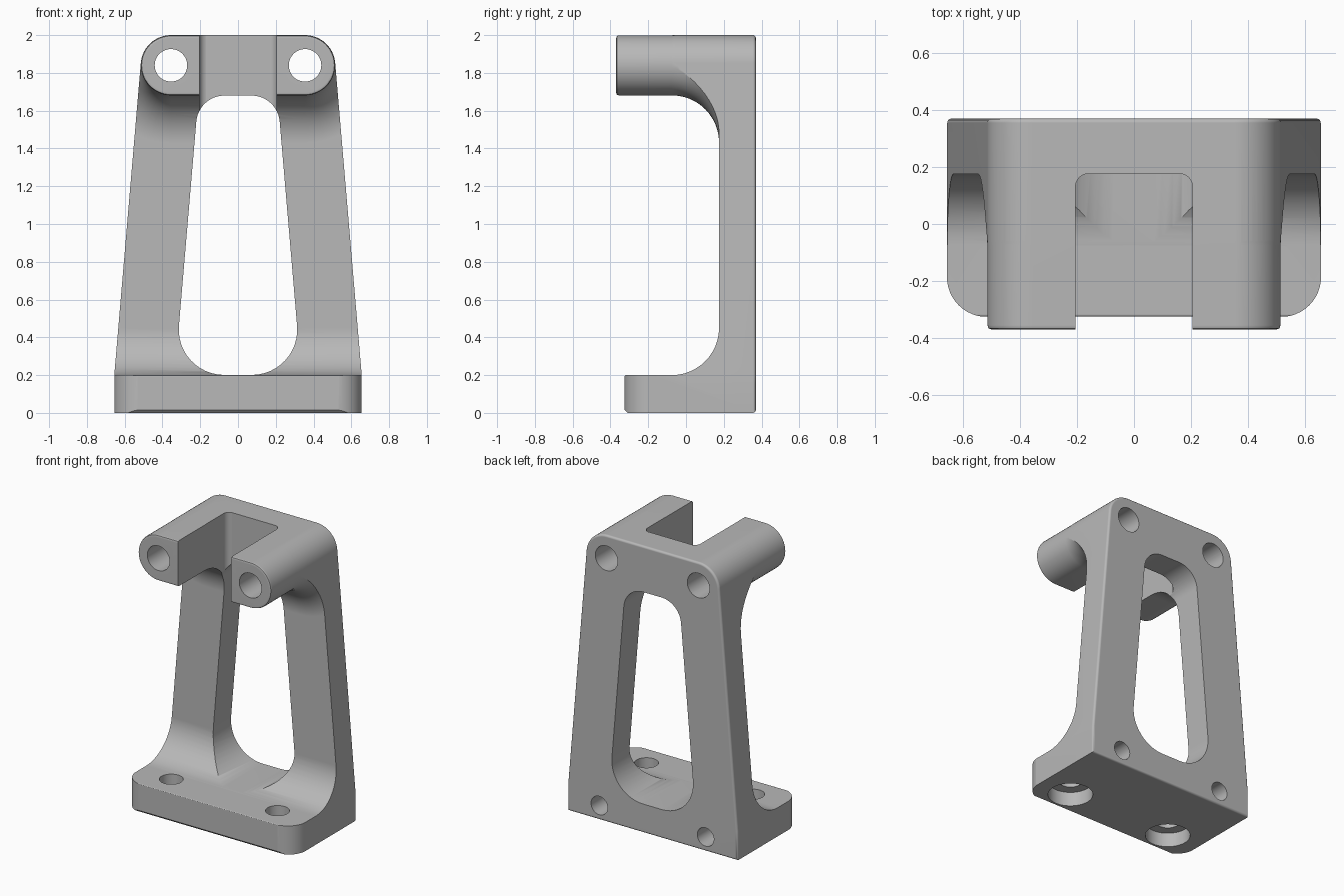
import bpy, bmesh
from math import sin, cos, pi, tan
from mathutils import Vector

cube = bpy.data.objects.get("Cube")
if cube:
    bpy.data.objects.remove(cube, do_unlink=True)

AXES = {"x": lambda a, b, t: (t, a, b),
        "y": lambda a, b, t: (a, t, b),
        "z": lambda a, b, t: (a, b, t)}


def rounded(corners, steps=12):
    """Outline from (a, b, radius) corners, each turned into an arc."""
    out = []
    for i, (a, b, r) in enumerate(corners):
        p = Vector((a, b))
        if not r:
            out.append(p)
            continue
        u = (Vector(corners[i - 1][:2]) - p).normalized()
        v = (Vector(corners[(i + 1) % len(corners)][:2]) - p).normalized()
        half = u.angle(v) / 2
        reach = r / tan(half)
        centre = p + (u + v).normalized() * (r / sin(half))
        start, end = p + u * reach - centre, p + v * reach - centre
        sweep = start.angle(end)
        for k in range(steps + 1):
            f = k / steps
            out.append(centre + (start * sin((1 - f) * sweep) + end * sin(f * sweep)) / sin(sweep))
    return out


def mirrored(half):
    """Close a right-hand half outline (bottom to top) across x = 0."""
    return half + [(-a, b, r) for a, b, r in reversed(half)]


def loft(name, sections, axis, bevel=0):
    """Skin (outline, position) sections, optionally bevelling the last cap."""
    bm = bmesh.new()
    rings = [[bm.verts.new(AXES[axis](p[0], p[1], t)) for p in outline]
             for outline, t in sections]
    n = len(rings[0])
    for low, high in zip(rings, rings[1:]):
        for i in range(n):
            j = (i + 1) % n
            bm.faces.new((low[i], low[j], high[j], high[i]))
    bm.faces.new(rings[0])
    cap = bm.faces.new(rings[-1])
    bmesh.ops.recalc_face_normals(bm, faces=bm.faces)
    if bevel:
        bmesh.ops.bevel(bm, geom=list(cap.edges), offset=bevel, segments=3,
                        profile=0.5, affect='EDGES')
    mesh = bpy.data.meshes.new(name)
    bm.to_mesh(mesh)
    bm.free()
    obj = bpy.data.objects.new(name, mesh)
    bpy.context.collection.objects.link(obj)
    return obj


def prism(name, outline, axis, start, end, bevel=0):
    return loft(name, [(outline, start), (outline, end)], axis, bevel)


def rod(name, axis, a, b, radius, start, end):
    ring = [(a + radius * cos(k * pi / 24), b + radius * sin(k * pi / 24)) for k in range(48)]
    return prism(name, ring, axis, start, end)


def combine(target, tool, operation):
    bpy.context.view_layer.objects.active = target
    mod = target.modifiers.new("combine", 'BOOLEAN')
    mod.operation, mod.solver, mod.object = operation, 'EXACT', tool
    bpy.ops.object.modifier_apply(modifier=mod.name)
    bpy.data.objects.remove(tool, do_unlink=True)


# Foot and upright plate from the side profile, with a large inner fillet
side = rounded([(-0.29, -0.02, 0), (0.5, -0.02, 0), (0.5, 2.1, 0), (0.175, 2.1, 0),
                (0.175, 0.2, 0.25), (-0.325, 0.2, 0.008), (-0.325, 0.015, 0)])
bracket = prism("bracket", side, "x", -0.8, 0.8)

# Rounded front corners of the foot
plan = rounded(mirrored([(0.656, -0.326, 0.14), (0.656, 0.6, 0)]))
combine(bracket, prism("foot_plan", plan, "z", -0.2, 2.3), 'INTERSECT')

# Head: a stadium section that flares into the plate, slotted into two arms
ARM_X, ARM_Z, ARM_R, FLARE, FACE = 0.355, 1.84, 0.159, 0.25, 0.175


def stadium(grow):
    r = ARM_R + grow
    arc = [-pi / 2 + k * pi / 24 for k in range(25)]
    right = [(ARM_X + r * cos(t), ARM_Z + r * sin(t)) for t in arc]
    return right + [(-x, z) for x, z in reversed(right)]


sections = [(stadium(-0.015), -0.37), (stadium(-0.004), -0.366), (stadium(0), -0.355)]
for k in range(13):
    t = k / 12 * pi / 2
    sections.append((stadium(FLARE * (1 - cos(t))), FACE - FLARE + FLARE * sin(t)))
sections.append((stadium(FLARE), 0.3))
head = loft("head", sections, "y")
slot = rounded(mirrored([(0.205, -0.6, 0), (0.205, FACE + 0.001, 0.045)]))
combine(head, prism("slot", slot, "z", 1.3, 2.5), 'DIFFERENCE')
combine(bracket, head, 'UNION')

# Tapered front outline trims everything
front = rounded(mirrored([(0.655, 0, 0), (0.655, 0.2, 0), (0.502, 2, 0.16)]))
combine(bracket, prism("outline", front, "y", -0.6, 0.37, 0.015), 'INTERSECT')

# Tapered window
window = rounded(mirrored([(0.335, 0.201, 0.24), (0.209, 1.68, 0.15)]))
combine(bracket, prism("window", window, "y", -0.8, 0.8), 'DIFFERENCE')

# Arm holes, blind back holes and counterbored foot holes
for s in (-1, 1):
    for hole in (("y", s * ARM_X, ARM_Z, 0.086, -0.6, 0.6),
                 ("y", s * 0.41, 0.1, 0.064, 0.1, 0.6),
                 ("z", s * 0.41, -0.15, 0.076, -0.2, 0.4),
                 ("z", s * 0.41, -0.15, 0.145, -0.2, 0.1)):
        combine(bracket, rod("hole", *hole), 'DIFFERENCE')

# Single grey finish
grey = bpy.data.materials.new("plain grey")
grey.use_nodes = True
colour = (0.48, 0.48, 0.48, 1)
grey.diffuse_color = colour
grey.node_tree.nodes["Principled BSDF"].inputs["Base Color"].default_value = colour
bracket.data.materials.clear()
bracket.data.materials.append(grey)
for face in bracket.data.polygons:
    face.material_index = 0

# Smooth curves, crisp edges
bpy.ops.object.select_all(action='DESELECT')
bracket.select_set(True)
bpy.context.view_layer.objects.active = bracket
bpy.ops.object.shade_smooth_by_angle(angle=0.55)
weighted = bracket.modifiers.new("weighted_normals", 'WEIGHTED_NORMAL')
weighted.keep_sharp = True
